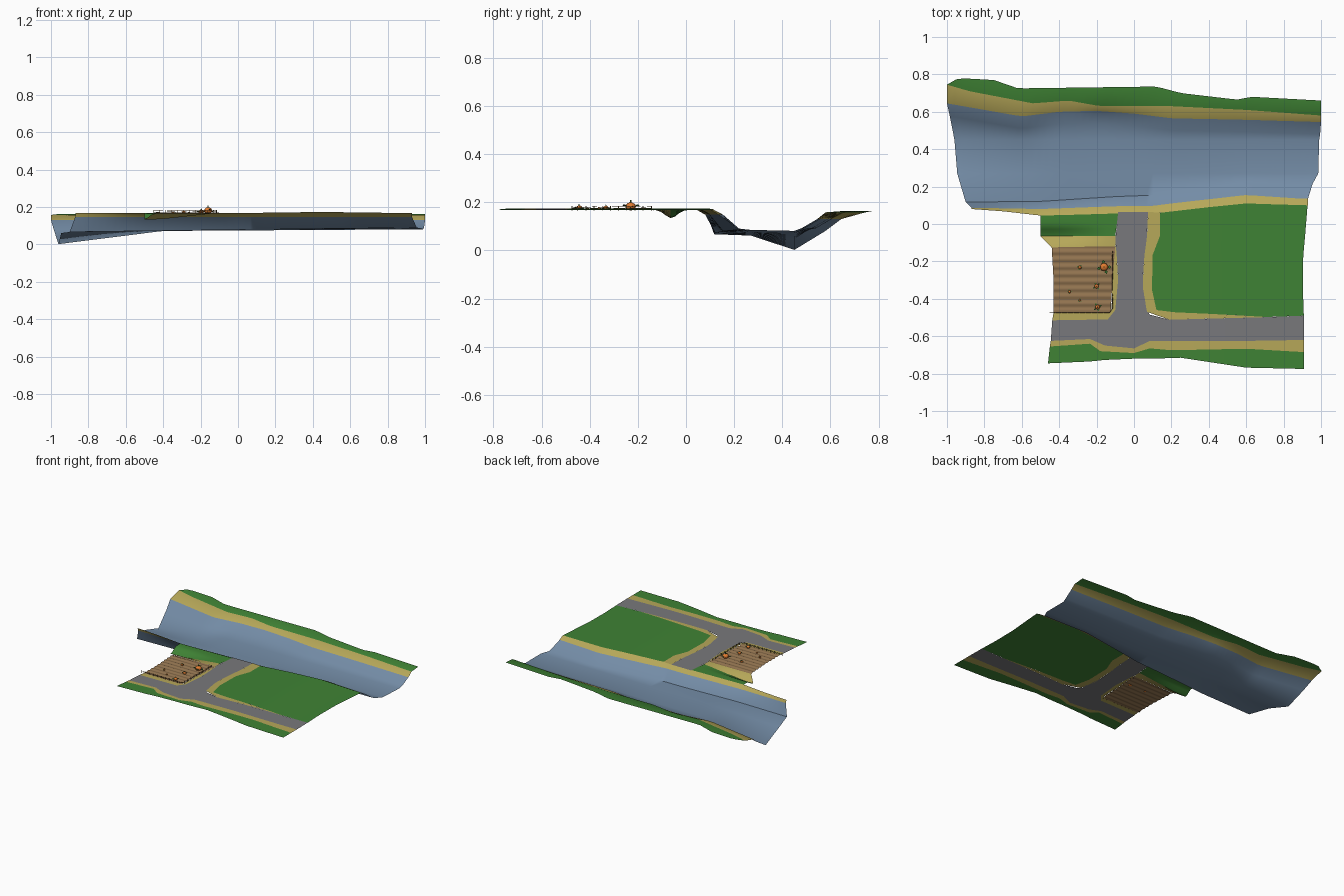
import bpy, bmesh, math, random
from mathutils import Vector, Matrix

if "Cube" in bpy.data.objects:
    bpy.data.objects.remove(bpy.data.objects["Cube"])
random.seed(4)

def mat(name, c):
    m = bpy.data.materials.new(name)
    m.diffuse_color = (*c, 1)
    m.use_nodes = True
    m.node_tree.nodes["Principled BSDF"].inputs["Base Color"].default_value = m.diffuse_color
    return m

GRASS = mat("grass green", (.05, .225, .035))
SAND = mat("sandy yellow", (.47, .39, .10))
WATER = mat("river blue", (.175, .265, .385))
ROAD = mat("road grey", (.19, .19, .20))
SOIL = mat("soil brown", (.29, .175, .08))
ORANGE = mat("pumpkin orange", (.75, .20, .03))
LEAF = mat("leaf green", (.04, .17, .03))
WOOD = mat("fence wood", (.14, .085, .03))

def finish(bm, name, mats, angle=50):
    me = bpy.data.meshes.new(name)
    bm.to_mesh(me)
    bm.free()
    for m in mats:
        me.materials.append(m)
    ob = bpy.data.objects.new(name, me)
    bpy.context.collection.objects.link(ob)
    bpy.context.view_layer.objects.active = ob
    ob.select_set(True)
    bpy.ops.object.shade_smooth_by_angle(angle=math.radians(angle))
    ob.select_set(False)
    return ob

def interp(tab, x):
    if x <= tab[0][0]:
        return tab[0][1]
    for (x0, y0), (x1, y1) in zip(tab, tab[1:]):
        if x <= x1:
            return y0 + (y1 - y0) * (x - x0) / (x1 - x0)
    return tab[-1][1]

def ground(x, y):
    # nearly level land, with a small ditch in the left verge
    left = min(1, max(0, (-.12 - x) / .3))
    return (.168 + .005 * math.exp(-((x - .45) / .3) ** 2)
            - .034 * left * math.exp(-((y + .062) / .035) ** 2))

def divide(line, k):
    out = [Vector(line[0])]
    for a, b in zip(line, line[1:]):
        out += [Vector(a).lerp(Vector(b), i / k) for i in range(1, k + 1)]
    return out

def sheet(name, rows, mats, band=None):
    # quad sheet through rows of 3D points, facing up
    bm = bmesh.new()
    v = [[bm.verts.new(p) for p in r] for r in rows]
    for j in range(len(v) - 1):
        for i in range(len(v[0]) - 1):
            f = bm.faces.new((v[j][i], v[j][i + 1], v[j + 1][i + 1], v[j + 1][i]))
            f.material_index = band[j] if band else 0
    bm.normal_update()
    if sum(f.normal.z * f.calc_area() for f in bm.faces) < 0:
        bmesh.ops.reverse_faces(bm, faces=bm.faces)
    return finish(bm, name, mats)

def land(name, lines, m, k=4, across=3, bump=lambda x, y: 0):
    cols = [divide(l, k) for l in lines]
    grid = list(zip(*[divide(c, across) for c in zip(*cols)]))
    sheet(name, [[(p.x, p.y, ground(p.x, p.y) + bump(p.x, p.y)) for p in r] for r in grid], [m])

# River channel with both banks: edge lines along x, swept as nine lengthwise rows
outer = [(-1, .74), (-.94, .78), (-.75, .77), (-.62, .725), (.12, .735), (.25, .70), (.55, .665), (.63, .68), (1, .66)]
far_top = [(-1, .745), (-.88, .71), (-.54, .645), (-.35, .66), (-.18, .63), (.2, .63), (.6, .61), (1, .58)]
far_low = [(-1, .645), (-.8, .61), (-.6, .575), (-.4, .6), (-.2, .605), (0, .59), (.2, .565), (.6, .557), (1, .545)]
near_low = [(-.87, .087), (-.5, .08), (-.1, .095), (.1, .097), (.2, .11), (.6, .155), (.9, .135)]
near_top = [(-.87, .08), (-.7, .068), (-.5, .045), (-.1, .055), (0, .065), (.14, .06), (.4, .09), (.6, .11), (.9, .10)]
left_x = [-.87, -.87, -.90, -.945, -.96, -.985, -1, -1, -.95]
right_x = [.93, .93, .955, .985, .99, .995, 1, 1, 1]

def river_point(j, u):
    x = left_x[j] + (right_x[j] - left_x[j]) * u
    n, f = interp(near_low, x), interp(far_low, x)
    dip = max(0, (-.4 - x) / .56)
    floor = .067 + .012 * u
    return [(x, interp(near_top, x), ground(x, .1)),
            (x, n, .148),
            (x, n + .03 + .05 * u, floor + .012 * u),
            (x, .27, floor + .006 - .012 * dip),
            (x, .45, floor + .002 - .067 * dip),
            (x, f - .065, .092 - .012 * dip),
            (x, f, .13),
            (x, interp(far_top, x), .158),
            (x, interp(outer, x), .164)][j]

sheet("river_and_banks", [[river_point(j, i / 48) for i in range(49)] for j in range(9)],
      [SAND, WATER, GRASS], [0, 1, 1, 1, 1, 1, 0, 2])

def shore(x):
    return (x, interp(near_top, x), 0)

def P(*c):
    return [(c[i], c[i + 1], 0) for i in range(0, len(c), 2)]

# Right meadow and its sandy edge
land("right_meadow", [
    [shore(x) for x in (.14, .27, .4, .6, .75, .928)],
    P(.14, -.06, .28, -.06, .45, -.06, .6, -.06, .75, -.06, .915, -.06),
    P(.10, -.165, .25, -.17, .4, -.17, .6, -.17, .75, -.17, .905, -.17),
    P(.096, -.35, .25, -.35, .4, -.35, .6, -.35, .75, -.35, .903, -.35),
    P(.12, -.46, .22, -.472, .4, -.48, .55, -.488, .71, -.497, .908, -.49)], GRASS)
land("right_road_edge", [
    P(.14, .06, .14, -.06, .10, -.165, .096, -.35, .12, -.46, .22, -.472, .4, -.48, .71, -.497),
    P(.075, .065, .07, -.06, .055, -.165, .045, -.35, .07, -.47, .19, -.512, .4, -.506, .71, -.498)], SAND, across=1)

# Roads: lane to the river and the crossing road
land("river_lane", [
    P(-.085, .063, -.1, -.085, -.09, -.2, -.085, -.3, -.1, -.46),
    P(.075, .065, .068, -.085, .053, -.2, .047, -.3, .067, -.46)], ROAD)
road_low = P(-.445, -.625, -.235, -.615, -.155, -.65, 0, -.665, .085, -.625, .2, -.625, .6, -.625, .91, -.62)
land("cross_road", [
    P(-.437, -.515, -.14, -.51, -.1, -.46, .067, -.46, .085, -.485, .19, -.512, .71, -.498, .908, -.49),
    road_low], ROAD)

# Front verge: sand then grass
verge = P(-.45, -.655, -.235, -.64, -.18, -.68, 0, -.69, .085, -.665, .2, -.675, .6, -.667, .91, -.685)
land("front_sand", [road_low, verge], SAND, across=1)
land("front_grass", [verge, P(-.46, -.745, -.235, -.735, -.16, -.727, 0, -.72, .1, -.72, .25, -.715, .6, -.768, .91, -.775)], GRASS)

# Left verge and sandy border around the vegetable patch
land("left_grass", [[shore(x) for x in (-.5, -.3, -.085)],
                    P(-.5, -.065, -.3, -.065, -.1, -.065)], GRASS, across=6)
land("left_sand", [P(-.5, -.065, -.3, -.065, -.1, -.065),
                   P(-.44, -.125, -.3, -.122, -.1, -.12)], SAND)
land("patch_border", [P(-.1, -.12, -.115, -.3, -.12, -.455, -.15, -.475, -.43, -.475),
                      P(-.095, -.12, -.085, -.3, -.1, -.46, -.14, -.51, -.437, -.515)], SAND, across=1)

# Furrowed soil
land("vegetable_patch", [P(-.44, -.125, -.3, -.122, -.1, -.12),
                         P(-.43, -.3, -.3, -.3, -.115, -.3),
                         P(-.43, -.475, -.3, -.475, -.125, -.475)], SOIL, across=36,
     bump=lambda x, y: .0025 * math.sin((y + .475) / .355 * math.tau * 9) * min(1, (y + .476) * 40))

# Pumpkins: ribbed squashed spheres with a stem, leaves and a trailing vine
def pumpkin(i, x, y, r):
    z = ground(x, y)
    bm = bmesh.new()
    bmesh.ops.create_uvsphere(bm, u_segments=20, v_segments=8, radius=r)
    for v in bm.verts:
        a = math.atan2(v.co.y, v.co.x)
        s = 1 - .1 * abs(math.cos(a * 5))
        v.co = (v.co.x * s + x, v.co.y * s + y, v.co.z * .75 + z + r * .65)
    finish(bm, f"pumpkin_{i}", [ORANGE])
    bm = bmesh.new()
    bmesh.ops.create_cone(bm, segments=6, radius1=r * .2, radius2=r * .12, depth=r * .6, cap_ends=True,
                          matrix=Matrix.Translation((x, y, z + r * 1.55)))
    for k in range(4):
        a = k * 1.7 + i
        d, s = Vector((math.cos(a), math.sin(a), 0)), Vector((-math.sin(a), math.cos(a), 0))
        c = Vector((x, y, z + r * (.4 + .3 * (k % 2)))) + d * r * .8
        up = Vector((0, 0, r * .35))
        bm.faces.new([bm.verts.new(p) for p in (c, c + d * r * .5 + s * r * .4 + up, c + d * r + up * .3, c + d * r * .5 - s * r * .4 + up)])
    finish(bm, f"pumpkin_leaves_{i}", [LEAF])

for i, (x, y, r) in enumerate([(-.16, -.23, .022), (-.29, -.232, .009), (-.20, -.333, .012),
                               (-.345, -.362, .007), (-.29, -.408, .006), (-.195, -.444, .013)]):
    pumpkin(i, x, y, r)

def tube(name, paths, m, r):
    cu = bpy.data.curves.new(name, 'CURVE')
    cu.dimensions = '3D'
    cu.bevel_depth, cu.bevel_resolution = r, 0
    cu.use_fill_caps = True
    for path in paths:
        s = cu.splines.new('POLY')
        s.points.add(len(path) - 1)
        for p, q in zip(s.points, path):
            p.co = (*q, 1)
    cu.materials.append(m)
    bpy.context.collection.objects.link(bpy.data.objects.new(name, cu))

# Low fence on the front and lane sides
posts = [(-.45 + i * .032, -.474) for i in range(11)] + [(-.115, -.45 + i * .034) for i in range(10)]
tube("fence_posts", [[(x, y, ground(x, y) - .003), (x, y, ground(x, y) + .016)] for x, y in posts], WOOD, .0018)
tube("fence_rails", [[(x + random.uniform(-.001, .001), y, ground(x, y) + h + random.uniform(-.001, .001))
                      for x, y in posts] for h in (.006, .012)], WOOD, .001)
